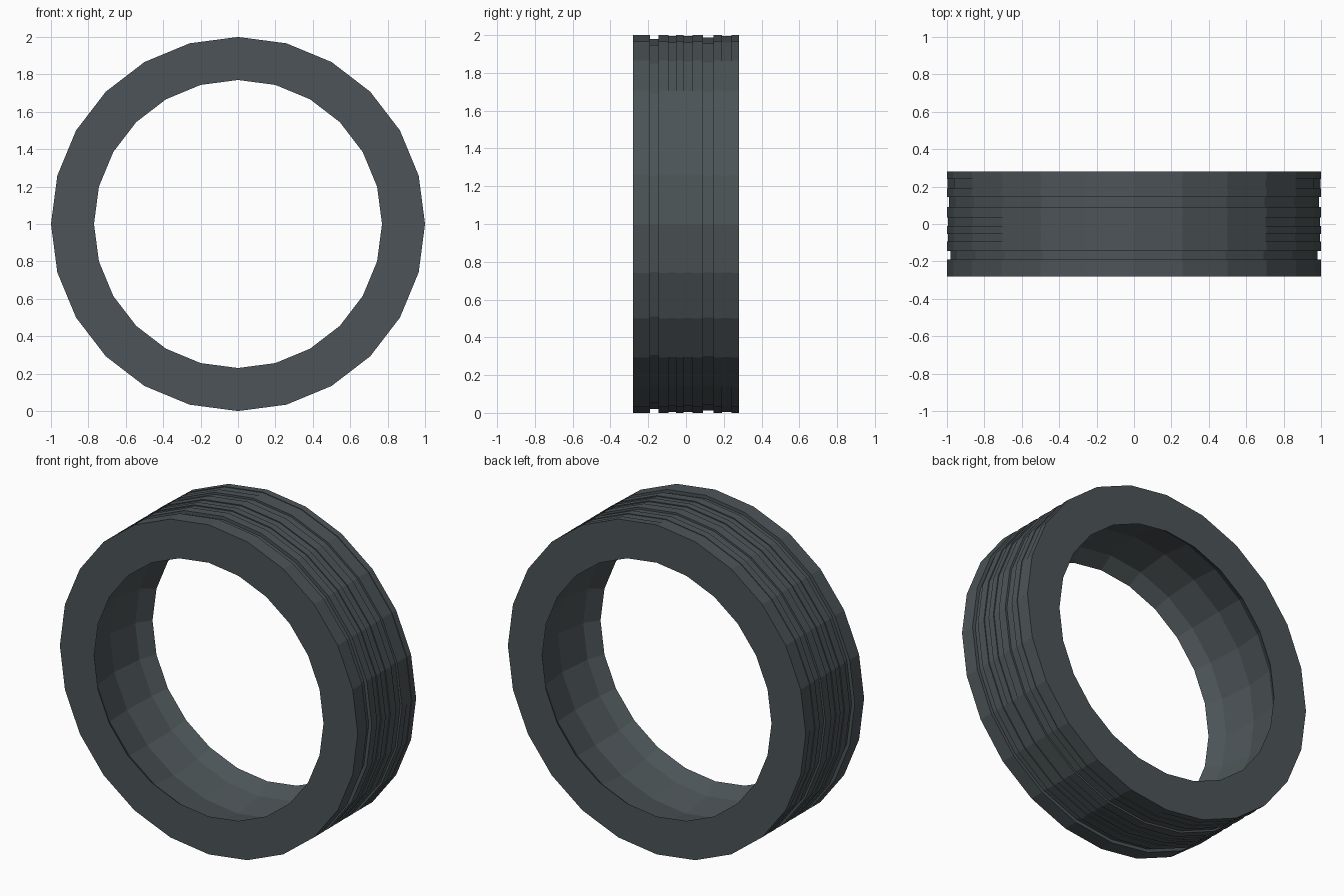
import bpy, bmesh, math

if "Cube" in bpy.data.objects:
    bpy.data.objects.remove(bpy.data.objects["Cube"])

SIDES = 24

# dark rubber colour
mat = bpy.data.materials.new("dark slate rubber")
mat.diffuse_color = (0.072, 0.088, 0.095, 1)
mat.use_nodes = True
mat.node_tree.nodes["Principled BSDF"].inputs["Base Color"].default_value = mat.diffuse_color

# cross-section (y, radius): grooved tread outside, hollowed wall inside
H = 0.28
grooves = [(-0.19, -0.145, 0.02), (-0.093, -0.053, 0.006), (-0.012, 0.034, 0.006),
           (0.09, 0.145, 0.012), (0.19, 0.24, 0.004)]
profile = [(-H, 1.0)]
for y0, y1, d in grooves:
    profile += [(y0, 1.0), (y0, 1.0 - d), (y1, 1.0 - d), (y1, 1.0)]
profile += [(H, 1.0), (H, 0.77), (0.20, 0.83), (0, 0.86), (-0.20, 0.83), (-H, 0.77)]

# revolve the closed section around the y axis
bm = bmesh.new()
rings = []
for i in range(SIDES):
    a = 2 * math.pi * i / SIDES
    rings.append([bm.verts.new((r * math.sin(a), y, 1 + r * math.cos(a))) for y, r in profile])
n = len(profile)
for i in range(SIDES):
    A, B = rings[i], rings[(i + 1) % SIDES]
    for j in range(n):
        k = (j + 1) % n
        bm.faces.new((A[j], A[k], B[k], B[j]))
bmesh.ops.recalc_face_normals(bm, faces=bm.faces)
me = bpy.data.meshes.new("tyre")
bm.to_mesh(me)
bm.free()
me.materials.append(mat)
bpy.context.collection.objects.link(bpy.data.objects.new("tyre", me))
